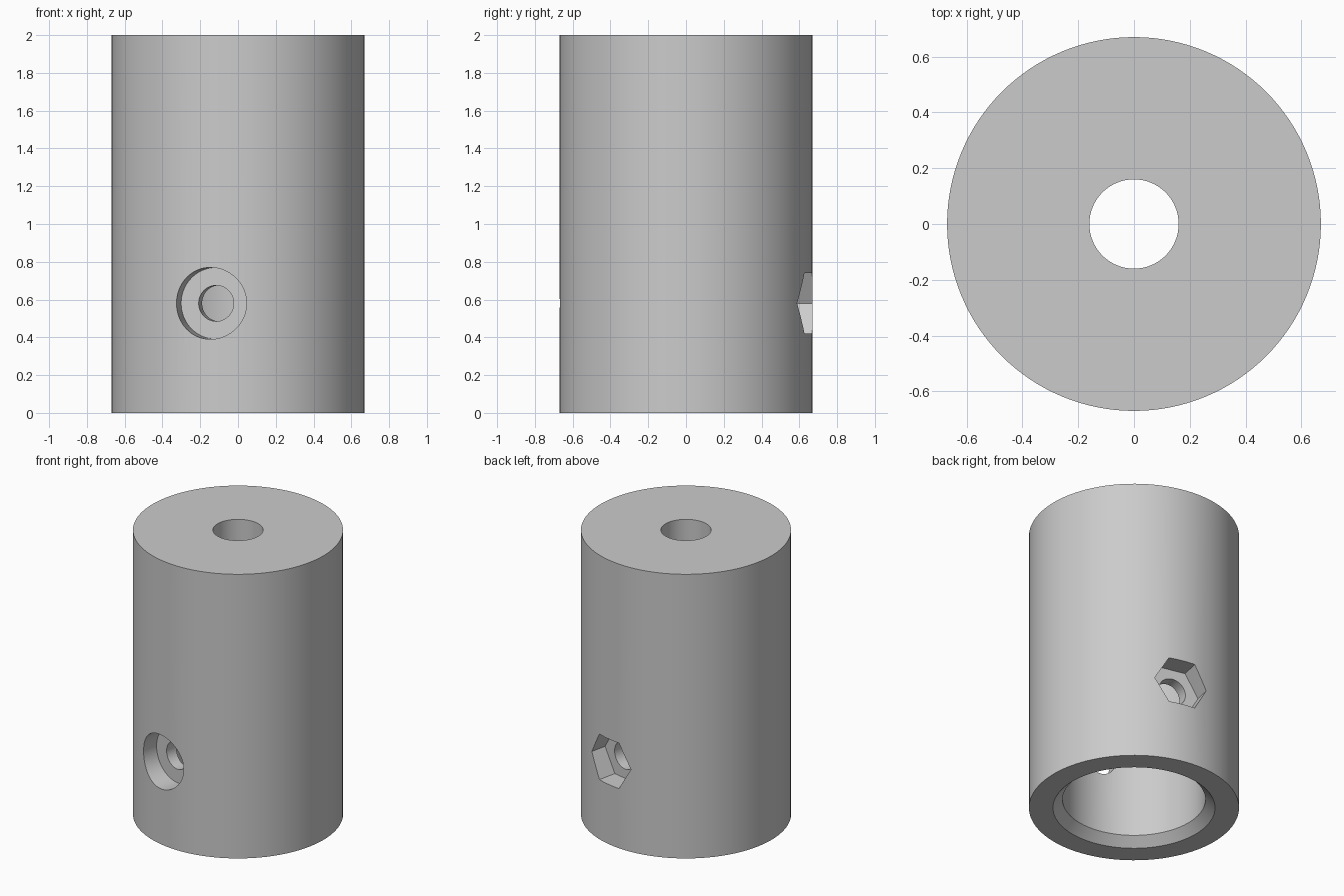
import bpy
import math
from mathutils import Matrix, Vector

if "Cube" in bpy.data.objects:
    bpy.data.objects.remove(bpy.data.objects["Cube"], do_unlink=True)

SEGMENTS = 128
BOLT_Z = 0.58
BOLT_TURN = math.radians(-12.6)   # cross bolt is turned about the vertical axis

grey = bpy.data.materials.new("plain_grey")
grey.use_nodes = True
grey.diffuse_color = (0.6, 0.6, 0.6, 1)
grey.node_tree.nodes["Principled BSDF"].inputs["Base Color"].default_value = (0.6, 0.6, 0.6, 1)


def lathe(name, profile):
    """Closed ring of revolution from (radius, height) points."""
    n = len(profile)
    verts, faces = [], []
    for s in range(SEGMENTS):
        a = 2 * math.pi * s / SEGMENTS
        verts += [(r * math.cos(a), r * math.sin(a), z) for r, z in profile]
        nxt = (s + 1) % SEGMENTS
        for i in range(n):
            j = (i + 1) % n
            faces.append((s * n + i, nxt * n + i, nxt * n + j, s * n + j))
    mesh = bpy.data.meshes.new(name)
    mesh.from_pydata(verts, [], faces)
    obj = bpy.data.objects.new(name, mesh)
    bpy.context.collection.objects.link(obj)
    mesh.materials.append(grey)
    return obj


def cross_cutter(name, sides, radius, start, end):
    """Prism lying along the turned bolt axis, from start to end (front is negative)."""
    bpy.ops.mesh.primitive_cylinder_add(vertices=sides, radius=radius, depth=end - start)
    cutter = bpy.context.object
    cutter.name = name
    cutter.data.materials.append(grey)
    cutter.data.transform(
        Matrix.Translation(Vector((0, 0, BOLT_Z)))
        @ Matrix.Rotation(BOLT_TURN, 4, "Z")
        @ Matrix.Translation(Vector((0, (start + end) / 2, 0)))
        @ Matrix.Rotation(math.radians(-90), 4, "X")
        @ Matrix.Rotation(math.radians(90 if sides == 6 else 0), 4, "Z"))
    cutter.hide_render = True
    return cutter


# Sleeve: chamfered wide bore below, narrow hole through the top
sleeve = lathe("sleeve", [
    (0.67, 0), (0.67, 2), (0.16, 2), (0.16, 1.16),
    (0.456, 1.16), (0.456, 0.06), (0.517, 0)])

# Cross bolt hole, round head recess in front, hexagonal nut recess behind
cutters = [
    cross_cutter("bolt_hole_cutter", 48, 0.095, -0.8, 0.8),
    cross_cutter("head_recess_cutter", 64, 0.19, -0.9, -0.53),
    cross_cutter("nut_recess_cutter", 6, 0.185, 0.53, 0.9),
]

bpy.ops.object.select_all(action="DESELECT")
sleeve.select_set(True)
bpy.context.view_layer.objects.active = sleeve

# Consistent outward normals before cutting
bpy.ops.object.mode_set(mode="EDIT")
bpy.ops.mesh.select_all(action="SELECT")
bpy.ops.mesh.normals_make_consistent(inside=False)
bpy.ops.object.mode_set(mode="OBJECT")

for cutter in cutters:
    cut = sleeve.modifiers.new(cutter.name, "BOOLEAN")
    cut.operation = "DIFFERENCE"
    cut.solver = "EXACT"
    cut.object = cutter
    bpy.ops.object.modifier_apply(modifier=cut.name)
    bpy.data.objects.remove(cutter, do_unlink=True)

bpy.ops.object.shade_smooth_by_angle(angle=math.radians(25))
